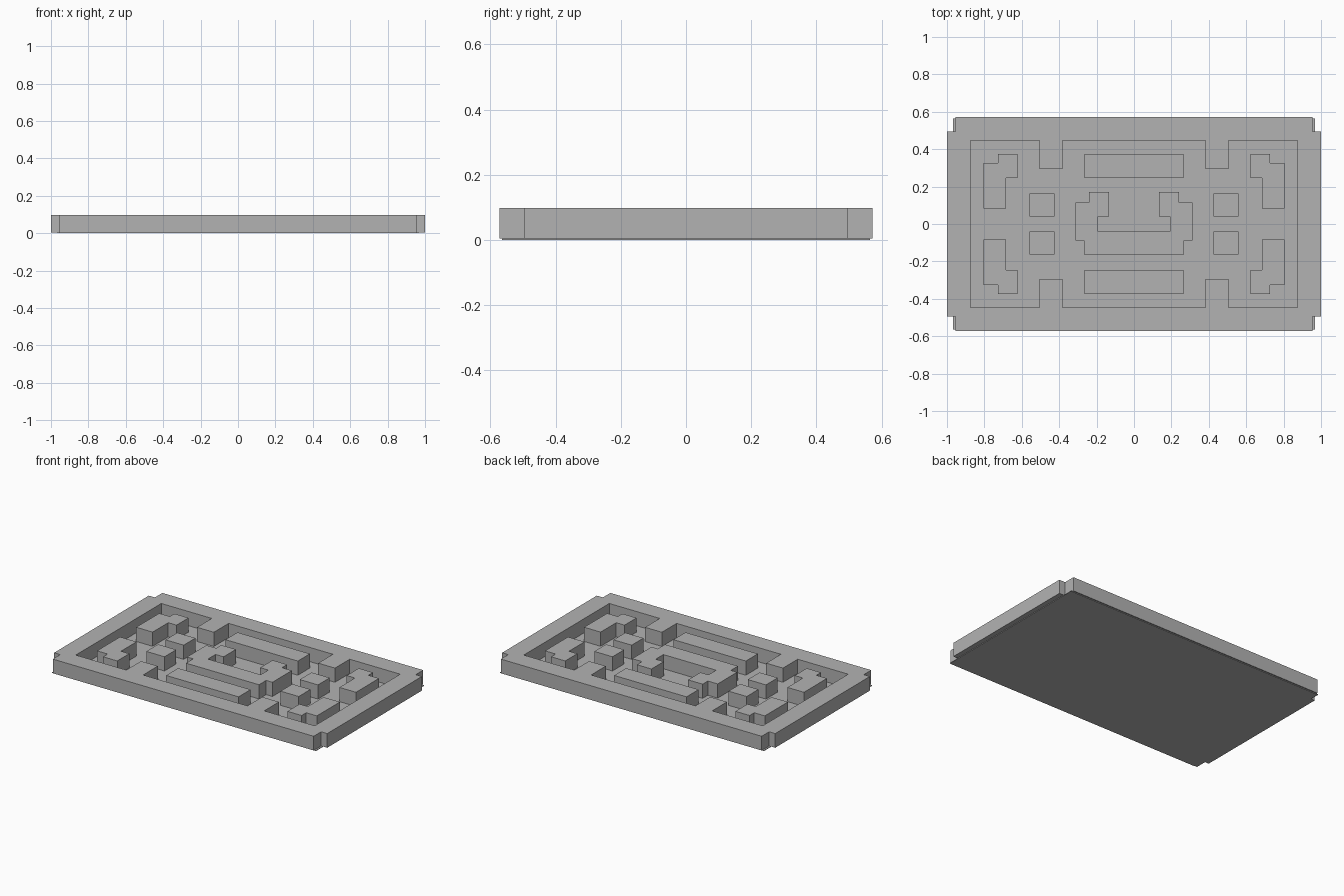
import bpy
import bmesh

cube = bpy.data.objects.get("Cube")
if cube:
    bpy.data.objects.remove(cube, do_unlink=True)

FLOOR, TOP = 0.004, 0.098

grey = bpy.data.materials.new("plain grey")
grey.use_nodes = True
color = (0.45, 0.45, 0.45, 1)
grey.diffuse_color = color
grey.node_tree.nodes["Principled BSDF"].inputs["Base Color"].default_value = color


def prism(name, outline, low=FLOOR, high=TOP, mirror=""):
    """Extrude an outline upward; sides lying on a mirror plane are left open."""
    bm = bmesh.new()
    base = bm.faces.new([bm.verts.new((x, y, low)) for x, y in outline])
    extruded = bmesh.ops.extrude_face_region(bm, geom=[base], use_keep_orig=True)["geom"]
    moved = [v for v in extruded if isinstance(v, bmesh.types.BMVert)]
    bmesh.ops.translate(bm, verts=moved, vec=(0, 0, high - low))
    bmesh.ops.recalc_face_normals(bm, faces=bm.faces)
    seams = [f for f in bm.faces for axis, letter in enumerate("xy")
             if letter in mirror and all(abs(v.co[axis]) < 1e-5 for v in f.verts)]
    bmesh.ops.delete(bm, geom=seams, context='FACES')
    mesh = bpy.data.meshes.new(name)
    bm.to_mesh(mesh)
    bm.free()
    mesh.materials.append(grey)
    obj = bpy.data.objects.new(name, mesh)
    bpy.context.collection.objects.link(obj)
    if mirror:
        mod = obj.modifiers.new("Mirror", 'MIRROR')
        mod.use_axis = ("x" in mirror, "y" in mirror, False)
    return obj


def rect(x0, y0, x1, y1):
    return [(x0, y0), (x1, y0), (x1, y1), (x0, y1)]


# Thin floor under the whole board
prism("floor_plate", rect(-0.967, -0.565, 0.967, 0.565), 0, FLOOR)

# Border with notched corners and inward tabs, one quarter mirrored
prism("border_wall", [
    (0, 0.447), (0.382, 0.447), (0.382, 0.293), (0.505, 0.293),
    (0.505, 0.447), (0.875, 0.447), (0.875, 0), (1, 0),
    (1, 0.495), (0.955, 0.495), (0.955, 0.573), (0, 0.573)], mirror="xy")

# Stepped corner blocks
prism("corner_blocks", [
    (0.623, 0.373), (0.727, 0.373), (0.727, 0.325), (0.805, 0.325),
    (0.805, 0.084), (0.684, 0.084), (0.684, 0.247), (0.623, 0.247)], mirror="xy")

# Small square blocks and long bars
prism("square_blocks", rect(0.425, 0.039, 0.558, 0.162), mirror="xy")
prism("long_bars", rect(-0.265, 0.247, 0.265, 0.373), mirror="y")

# Central open-topped block, one half mirrored
prism("centre_block", [
    (0, -0.162), (0.267, -0.162), (0.267, -0.087), (0.313, -0.087),
    (0.313, 0.116), (0.241, 0.116), (0.241, 0.17), (0.134, 0.17),
    (0.134, 0.041), (0.193, 0.041), (0.193, -0.039), (0, -0.039)], mirror="x")
